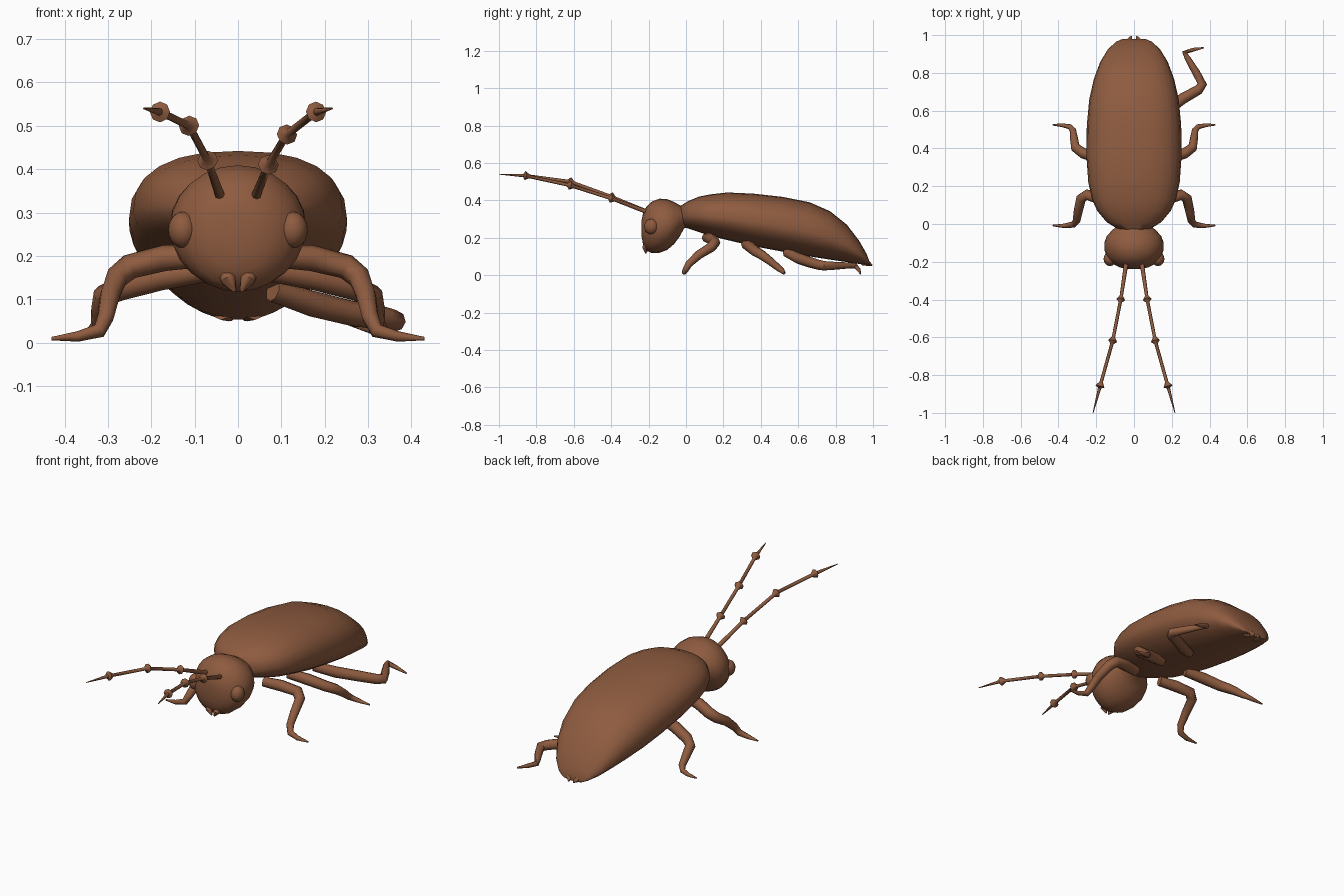
import bpy, bmesh
from math import sin, cos, pi, radians

cube = bpy.data.objects.get("Cube")
if cube:
    bpy.data.objects.remove(cube)

brown = bpy.data.materials.new("chestnut_brown")
brown.use_nodes = True
COLOR = (0.27, 0.105, 0.05, 1)
brown.diffuse_color = COLOR
brown.node_tree.nodes["Principled BSDF"].inputs["Base Color"].default_value = COLOR


def finish(name, bm, angle=50):
    """Turn a bmesh into a smooth shaded object."""
    bmesh.ops.recalc_face_normals(bm, faces=bm.faces)
    mesh = bpy.data.meshes.new(name)
    bm.to_mesh(mesh)
    bm.free()
    mesh.materials.append(brown)
    ob = bpy.data.objects.new(name, mesh)
    bpy.context.collection.objects.link(ob)
    bpy.ops.object.select_all(action="DESELECT")
    ob.select_set(True)
    bpy.context.view_layer.objects.active = ob
    bpy.ops.object.shade_smooth_by_angle(angle=radians(angle))
    return ob


def loft(name, rows, sides, waist, power_top, power_low):
    """Skin rings along y; each row is y, half width, top z, bottom z."""
    def spow(v, p):
        return abs(v) ** (2 / p) * (1 if v >= 0 else -1)
    bm = bmesh.new()
    rings = []
    for y, w, top, low in rows:
        mid = low + (top - low) * waist
        ring = []
        for i in range(sides):
            a = 2 * pi * i / sides
            c, s = cos(a), sin(a)
            p, h = (power_top, top - mid) if s >= 0 else (power_low, mid - low)
            ring.append(bm.verts.new((w * spow(c, p), y, mid + h * spow(s, p))))
        rings.append(ring)
    for r, q in zip(rings, rings[1:]):
        for i in range(sides):
            j = (i + 1) % sides
            bm.faces.new((r[i], r[j], q[j], q[i]))
    bm.faces.new(rings[0])
    bm.faces.new(rings[-1])
    return finish(name, bm)


def tube(name, points, side=1):
    """Tapered round limb; each point is x, y, z, radius."""
    curve = bpy.data.curves.new(name, "CURVE")
    curve.dimensions = "3D"
    curve.bevel_depth = 1
    curve.bevel_resolution = 2
    curve.use_fill_caps = True
    spline = curve.splines.new("POLY")
    spline.points.add(len(points) - 1)
    for p, (x, y, z, r) in zip(spline.points, points):
        p.co = (x * side, y, z, 1)
        p.radius = r
    helper = bpy.data.objects.new(name + "_path", curve)
    bpy.context.collection.objects.link(helper)
    mesh = bpy.data.meshes.new_from_object(
        helper.evaluated_get(bpy.context.evaluated_depsgraph_get()))
    bpy.data.objects.remove(helper)
    bm = bmesh.new()
    bm.from_mesh(mesh)
    bpy.data.meshes.remove(mesh)
    return finish(name, bm)


def ellipsoid(name, center, size):
    bm = bmesh.new()
    bmesh.ops.create_uvsphere(bm, u_segments=16, v_segments=10, radius=1)
    bmesh.ops.scale(bm, vec=size, verts=bm.verts)
    bmesh.ops.translate(bm, vec=center, verts=bm.verts)
    return finish(name, bm)


# Long domed body, sloping down to the tail
loft("body", [
    (-0.03, 0.08, 0.37, 0.27), (0.01, 0.145, 0.395, 0.25), (0.07, 0.195, 0.42, 0.23),
    (0.13, 0.222, 0.432, 0.21), (0.22, 0.242, 0.442, 0.188), (0.36, 0.252, 0.436, 0.155),
    (0.52, 0.25, 0.418, 0.125), (0.66, 0.237, 0.39, 0.1), (0.77, 0.212, 0.342, 0.083),
    (0.86, 0.178, 0.27, 0.07), (0.925, 0.138, 0.185, 0.06), (0.965, 0.095, 0.115, 0.055),
    (0.98, 0.06, 0.075, 0.053)], 24, 0.45, 2.4, 1.9)

# Round head narrowing into the neck
loft("head", [
    (-0.238, 0.035, 0.29, 0.21), (-0.23, 0.075, 0.33, 0.165), (-0.21, 0.115, 0.368, 0.13),
    (-0.18, 0.142, 0.395, 0.117), (-0.14, 0.156, 0.409, 0.12), (-0.1, 0.157, 0.406, 0.135),
    (-0.065, 0.145, 0.392, 0.165), (-0.035, 0.118, 0.375, 0.205), (-0.01, 0.09, 0.365, 0.25),
    (0.03, 0.08, 0.365, 0.26)], 24, 0.5, 2, 2)

for side, word in ((1, "left"), (-1, "right")):
    ellipsoid(word + "_eye", (0.127 * side, -0.185, 0.26), (0.034, 0.038, 0.042))

    # Small jaws under the face and points at the tail
    tube(word + "_jaw", [(0.03, -0.19, 0.17, 0.022), (0.022, -0.218, 0.145, 0.018),
                         (0.008, -0.215, 0.118, 0.004)], side)
    tube(word + "_tail_point", [(0.035, 0.95, 0.075, 0.025), (0.02, 0.98, 0.06, 0.012),
                                (0.014, 0.995, 0.053, 0.003)], side)

    # Segmented feeler with a flared knob at each joint
    lift = 0.0 if side < 0 else -0.02
    joints = [(0.04, -0.2, 0.335), (0.07, -0.4, 0.42 + lift / 2), (0.113, -0.62, 0.5 + lift),
              (0.18, -0.86, 0.532), (0.217, -1.0, 0.54)]
    path = [(*joints[0], 0.012)]
    for a, b, c in zip(joints, joints[1:], joints[2:]):
        for t, r in ((-0.1, 0.009), (0, 0.024), (0.06, 0.009)):
            end = a if t < 0 else c
            path.append((*[v + (e - v) * abs(t) for v, e in zip(b, end)], r))
    path.append((*joints[-1], 0.002))
    tube(word + "_feeler", path, side)

    # Front and middle legs
    tube(word + "_front_leg", [
        (0.08, 0.11, 0.2, 0.026), (0.17, 0.13, 0.195, 0.03), (0.25, 0.155, 0.175, 0.029),
        (0.28, 0.135, 0.15, 0.027), (0.295, 0.07, 0.11, 0.024), (0.305, 0.015, 0.06, 0.02),
        (0.32, -0.003, 0.027, 0.017), (0.37, -0.01, 0.014, 0.012), (0.43, -0.008, 0.009, 0.004)], side)
    tube(word + "_middle_leg", [
        (0.08, 0.32, 0.165, 0.026), (0.18, 0.345, 0.15, 0.03), (0.27, 0.375, 0.125, 0.028),
        (0.31, 0.405, 0.108, 0.026), (0.317, 0.45, 0.075, 0.022), (0.323, 0.495, 0.038, 0.018),
        (0.34, 0.515, 0.022, 0.014), (0.38, 0.523, 0.013, 0.01), (0.43, 0.525, 0.009, 0.004)], side)

# Single hind leg, folded out on the left
tube("left_hind_leg", [
    (0.08, 0.54, 0.12, 0.026), (0.17, 0.6, 0.09, 0.03), (0.26, 0.665, 0.068, 0.029),
    (0.34, 0.71, 0.055, 0.027), (0.362, 0.74, 0.05, 0.025), (0.33, 0.8, 0.05, 0.021),
    (0.285, 0.875, 0.052, 0.016), (0.268, 0.908, 0.048, 0.014), (0.31, 0.922, 0.03, 0.011),
    (0.368, 0.933, 0.008, 0.004)])
